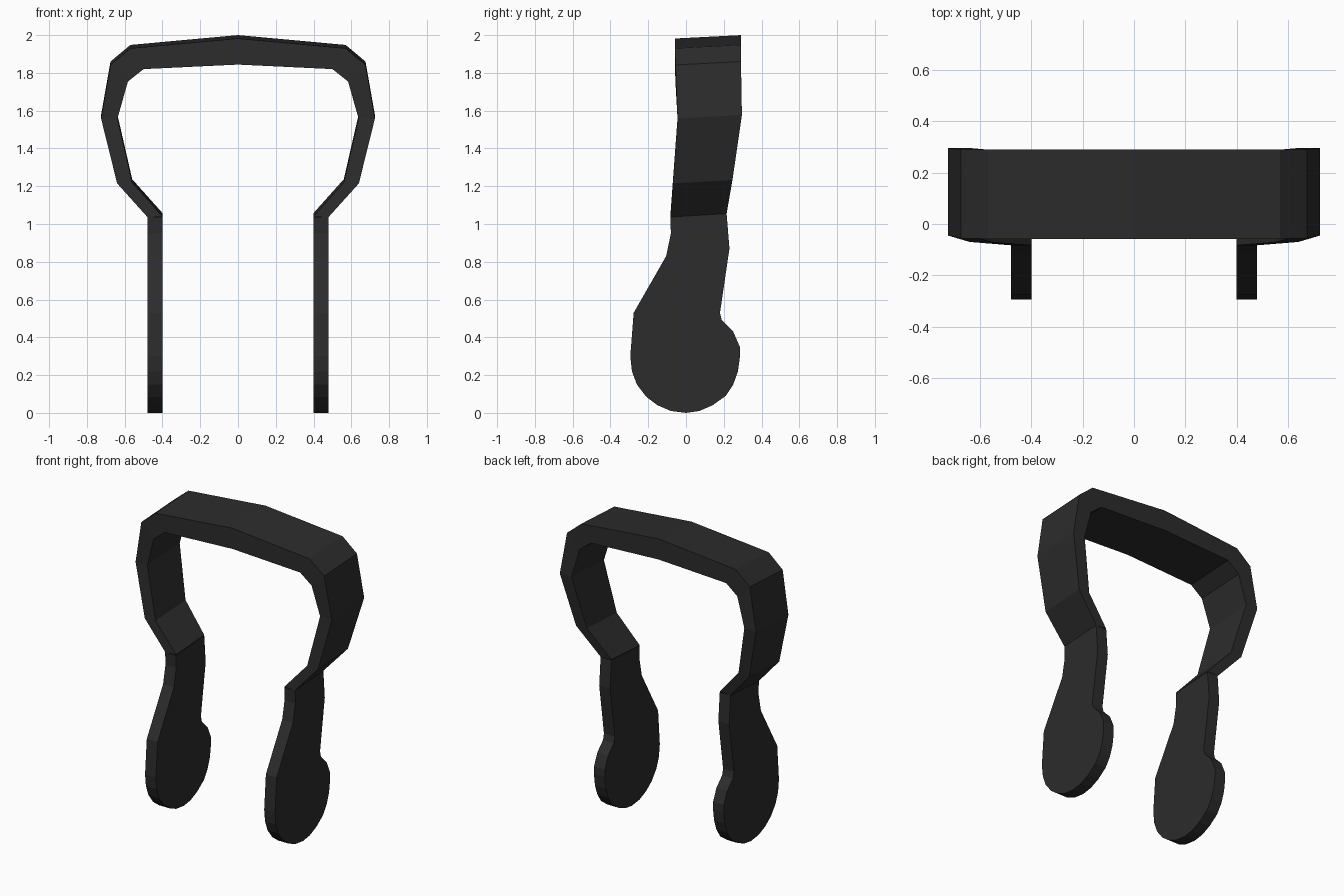
import bpy, bmesh

if "Cube" in bpy.data.objects:
    bpy.data.objects.remove(bpy.data.objects["Cube"])

black = bpy.data.materials.new("black_plastic")
black.diffuse_color = (0.025, 0.025, 0.025, 1)
black.use_nodes = True
black.node_tree.nodes["Principled BSDF"].inputs["Base Color"].default_value = black.diffuse_color


def finish(bm, name):
    bmesh.ops.remove_doubles(bm, verts=bm.verts, dist=0.0005)
    bmesh.ops.recalc_face_normals(bm, faces=bm.faces)
    mesh = bpy.data.meshes.new(name)
    bm.to_mesh(mesh)
    bm.free()
    mesh.materials.append(black)
    obj = bpy.data.objects.new(name, mesh)
    bpy.context.collection.objects.link(obj)
    return obj


# Stations of the right half: outer x, z / inner x, z / front y, back y
TILT = 0.018  # the back edge sits slightly higher than the front edge
stations = [
    (0.00, 2.00, 0.00, 1.862, -0.058, 0.29),
    (0.57, 1.948, 0.50, 1.838, -0.058, 0.29),
    (0.675, 1.86, 0.583, 1.772, -0.056, 0.291),
    (0.725, 1.577, 0.638, 1.577, -0.045, 0.296),
    (0.64, 1.233, 0.56, 1.237, -0.07, 0.246),
    (0.48, 1.055, 0.40, 1.058, -0.083, 0.215),
]

# Side outline of one end paddle (y, z), open at the top
paddle = [
    (-0.083, 1.037), (-0.08, 0.95), (-0.105, 0.83), (-0.277, 0.53),
    (-0.295, 0.30), (-0.286, 0.22), (-0.26, 0.15), (-0.21, 0.085),
    (-0.15, 0.04), (-0.08, 0.01), (0, 0), (0.07, 0.01), (0.14, 0.04),
    (0.21, 0.09), (0.25, 0.15), (0.275, 0.22), (0.286, 0.30), (0.285, 0.35),
    (0.25, 0.43), (0.19, 0.49), (0.18, 0.53), (0.23, 0.87), (0.215, 1.055),
]

# Head band: rectangular section swept over the arch
bm = bmesh.new()
mirrored = [(-a, b, -c, d, e, f) for a, b, c, d, e, f in stations[:0:-1]]
rings = []
for ox, oz, ix, iz, y0, y1 in mirrored + stations:
    rings.append([bm.verts.new(p) for p in (
        (ox, y0, oz - TILT), (ox, y1, oz), (ix, y1, iz), (ix, y0, iz - TILT))])
for r, s in zip(rings, rings[1:]):
    for i in range(4):
        j = (i + 1) % 4
        bm.faces.new((r[i], r[j], s[j], s[i]))
finish(bm, "head_band")

# Flat end paddles continuing the band on each side
for side, name in ((1, "right_paddle"), (-1, "left_paddle")):
    bm = bmesh.new()
    inner = [bm.verts.new((side * 0.40, y, z)) for y, z in paddle]
    outer = [bm.verts.new((side * 0.48, y, z)) for y, z in paddle]
    bm.faces.new(inner)
    bm.faces.new(outer)
    for i in range(len(paddle) - 1):
        bm.faces.new((inner[i], inner[i + 1], outer[i + 1], outer[i]))
    finish(bm, name)
